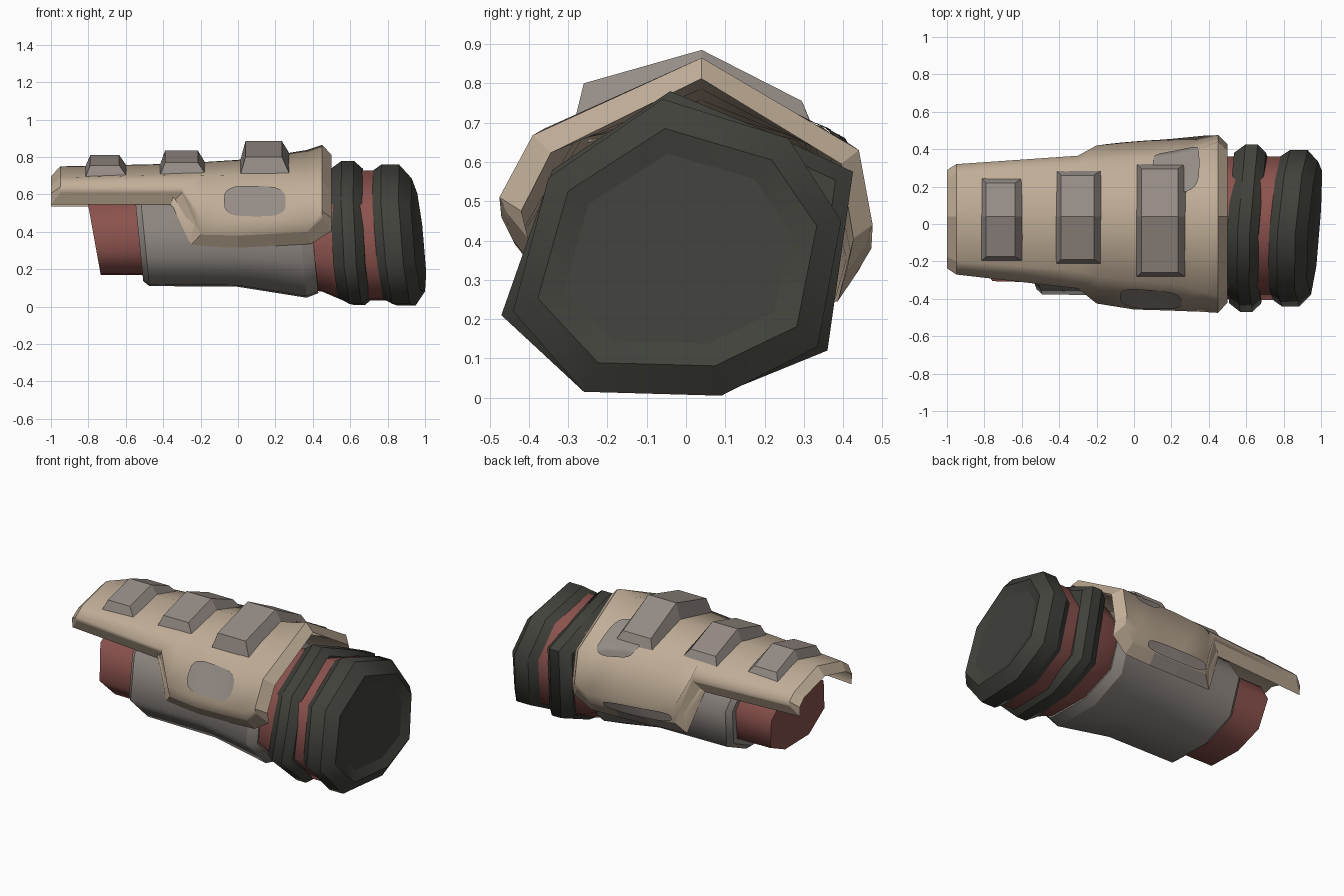
import bpy, bmesh, math
from mathutils import Vector

if "Cube" in bpy.data.objects:
    bpy.data.objects.remove(bpy.data.objects["Cube"])


def material(name, rgb):
    m = bpy.data.materials.new(name)
    m.diffuse_color = (*rgb, 1)
    m.use_nodes = True
    m.node_tree.nodes["Principled BSDF"].inputs["Base Color"].default_value = m.diffuse_color
    return m


TAN = material("tan armour", (0.53, 0.42, 0.31))
GREY = material("warm grey", (0.30, 0.26, 0.235))
BODY = material("body grey", (0.265, 0.235, 0.215))
RED = material("dull red", (0.26, 0.085, 0.075))
DARK = material("dark green grey", (0.052, 0.054, 0.044))


def make(name, verts, faces, mat, smooth=None, sharp=None):
    me = bpy.data.meshes.new(name)
    me.from_pydata([tuple(v) for v in verts], [], faces)
    bm = bmesh.new()
    bm.from_mesh(me)
    bmesh.ops.recalc_face_normals(bm, faces=bm.faces)
    bm.to_mesh(me)
    bm.free()
    me.materials.append(mat)
    ob = bpy.data.objects.new(name, me)
    bpy.context.collection.objects.link(ob)
    if smooth:
        bpy.ops.object.select_all(action='DESELECT')
        ob.select_set(True)
        bpy.context.view_layer.objects.active = ob
        bpy.ops.object.shade_smooth_by_angle(angle=math.radians(smooth))
        for e in me.edges:
            if sharp and sharp(*e.vertices):
                e.use_edge_sharp = True
    return ob


def bridge(rows, closed=True):
    """Quads between equal rows of points, ends capped."""
    n = len(rows[0])
    faces = [(i * n + j, i * n + (j + 1) % n, (i + 1) * n + (j + 1) % n, (i + 1) * n + j)
             for i in range(len(rows) - 1) for j in range(n)]
    if closed:
        faces += [tuple(range(n)), tuple(range((len(rows) - 1) * n, len(rows) * n))]
    return [p for r in rows for p in r], faces


def loft(name, poly, sections, tilt, mat, hard):
    """Sections are (x, y scale, z scale, centre z); tilt leans x; hard rows get sharp edges."""
    rows, n = [], len(poly)
    for x, sy, sz, cz in sections:
        row = []
        for py, pz in poly:
            y, z = -0.02 + (py + 0.02) * sy, cz + (pz - 0.36) * sz
            row.append((x + tilt[0] * y + tilt[1] * (z - 0.37), y, z))
        rows.append(row)
    return make(name, *bridge(rows), mat, 70,
                lambda a, b: a // n == b // n and a // n in hard)


CAP = [(-.06, .76), (.26, .66), (.395, .45), (.335, .13),
       (.09, .005), (-.26, .015), (-.44, .22), (-.35, .56)]
RING = [(-.04, .78), (.2, .68), (.425, .575), (.36, .12),
        (.09, .01), (-.26, .015), (-.47, .21), (-.34, .58)]

# Wrist end cap with a shallow recess, and the ring behind it
loft("end_cap", CAP, [(.75, .9, .9, .36), (.81, 1, 1, .36), (.905, 1, 1, .36),
                      (.965, .85, .8, .365), (.945, .69, .64, .365)], (.08, -.1), DARK, range(5))
loft("wrist_ring", RING, [(.525, .9, .9, .36), (.585, 1, 1, .36),
                          (.65, 1, 1, .36), (.695, .9, .9, .36)], (.06, -.07), DARK, range(4))

# Red inner sleeve and the grey lower body around it
loft("inner_sleeve", CAP, [(-.77, .68, .61, .385), (-.45, .7, .61, .385), (0, .7, .68, .38),
                           (.40, .87, .79, .36), (.5, .92, .92, .36), (.85, .92, .92, .36)],
     (0, -.18), RED, (0,))
loft("lower_body", CAP, [(-.53, .78, .7, .385), (-.50, .85, .76, .38), (-.03, .86, .77, .38),
                         (.335, .94, .88, .36), (.40, .89, .81, .36)], (0, -.1), BODY,
     (0, 1, 3, 4))

# Upper shell rows: x, rim x, then y and z pairs: front low, front mid, front shoulder,
# top z, back shoulder, back mid, back low
SHELL = [
    (-.95, -1.0, -.26, .61, -.27, .64, -.20, .69, .75, .27, .675, .32, .63, .315, .60),
    (-.30, -.36, -.33, .61, -.345, .64, -.25, .705, .765, .31, .69, .365, .64, .36, .60),
    (-.20, -.26, -.40, .385, -.425, .47, -.28, .70, .772, .335, .685, .42, .42, .40, .325),
    (.00, .00, -.425, .38, -.457, .46, -.30, .705, .785, .345, .69, .44, .40, .415, .315),
    (.20, .20, -.435, .39, -.463, .46, -.32, .70, .81, .365, .675, .455, .39, .42, .31),
    (.37, .39, -.44, .40, -.47, .46, -.36, .685, .838, .41, .65, .472, .38, .43, .31),
    (.45, .50, -.455, .47, -.475, .51, -.39, .668, .865, .44, .63, .475, .44, .455, .385),
]


def arch(r, inner):
    p = list(r[2:8]) + [.04] + list(r[8:])
    pts = list(zip(p[::2], p[1::2]))
    if not inner:
        return [Vector((r[0], y, z)) for y, z in pts]
    drop = [.065, .035, .045, .053, .035, .035, .065]
    return [Vector((r[1], .03 + (y - .03) * .89, z - d)) for (y, z), d in zip(pts, drop)]


OUTER = [arch(r, False) for r in SHELL]
INNER = [arch(r, True) for r in SHELL]
verts, faces = bridge([o + i[::-1] for o, i in zip(OUTER, INNER)], False)
n, last = 7, len(SHELL) - 1
for base in (0, last * 2 * n):      # bevelled end rims
    faces += [(base + j, base + j + 1, base + 2 * n - 2 - j, base + 2 * n - 1 - j)
              for j in range(n - 1)]


def on_rim(v):
    return v // (2 * n) in (0, last) or v % (2 * n) in (0, 6, 7, 13)


shell = make("upper_shell", verts, faces, TAN, 80, lambda a, b: on_rim(a) and on_rim(b))
# Grey patch carried round the back lower rim
shell.data.materials.append(GREY)
for row in (2, 3):
    shell.data.polygons[row * 2 * n + 6].material_index = 1


def on_shell(x, t):
    """Point on the outer shell at length x and arch position t (0 front, 6 back)."""
    k = max(i for i in range(last) if i == 0 or SHELL[i][0] <= x)
    u = (x - SHELL[k][0]) / (SHELL[k + 1][0] - SHELL[k][0])
    j = min(int(t), n - 2)
    a = OUTER[k][j].lerp(OUTER[k + 1][j], u)
    b = OUTER[k][j + 1].lerp(OUTER[k + 1][j + 1], u)
    return a.lerp(b, t - j)


def shell_z(x, y):
    pts = [on_shell(x, 1 + .02 * i) for i in range(201)]
    return min(pts, key=lambda p: abs(p.y - y)).z


def outward(p):
    return Vector((0, p.y - .03, p.z - .42)).normalized()


def patch(name, xc, xr, tc, tr):
    """Thin rounded plate following the shell."""
    count, rings = 24, 8
    rows = []
    for r in range(1, rings + 1):
        row = []
        for i in range(count):
            a = math.tau * i / count
            c, s = math.cos(a), math.sin(a)
            x = xc + xr * r / rings * math.copysign(abs(c) ** .6, c)
            t = min(6, tc + tr * r / rings * math.copysign(abs(s) ** .6, s))
            p = on_shell(x, t)
            row.append(p + outward(p) * .008)
        rows.append(row)
    verts, faces = bridge(rows, False)
    faces.append(tuple(range(count)))
    me = make(name, verts, faces, GREY, 60).data
    if sum(f.normal.dot(outward(f.center)) for f in me.polygons) < 0:
        me.flip_normals()


patch("front_patch", .09, .165, 1.42, .33)
patch("back_upper_patch", .225, .125, 3.77, .4)
patch("back_lower_patch", .04, .23, 5.62, .38)

# Three raised ridges over the top of the shell, feet sunk just under its surface
for i, (x0, x1, yf, yb, zf, zt, zb) in enumerate([
        (-.82, -.59, -.20, .25, .755, .81, .735),
        (-.42, -.17, -.215, .29, .77, .835, .745),
        (.01, .28, -.285, .325, .80, .885, .755)]):
    def foot(x):
        return [(x, y, shell_z(x, y) - .012) for y in (yf, .04, yb)]

    def top(x):
        return [(x, yf + .025, zf), (x, .04, zt), (x, yb - .03, zb)]

    rows = [foot(x0), top(x0 + .03), top(x1 - .045), foot(x1)]
    faces = [(r * 3 + j, r * 3 + j + 1, r * 3 + j + 4, r * 3 + j + 3)
             for r in range(3) for j in range(2)]
    faces += [(0, 3, 6, 9), (2, 5, 8, 11), (0, 1, 10, 9), (1, 2, 11, 10)]
    make(f"top_ridge_{i + 1}", [p for r in rows for p in r], faces, GREY)
